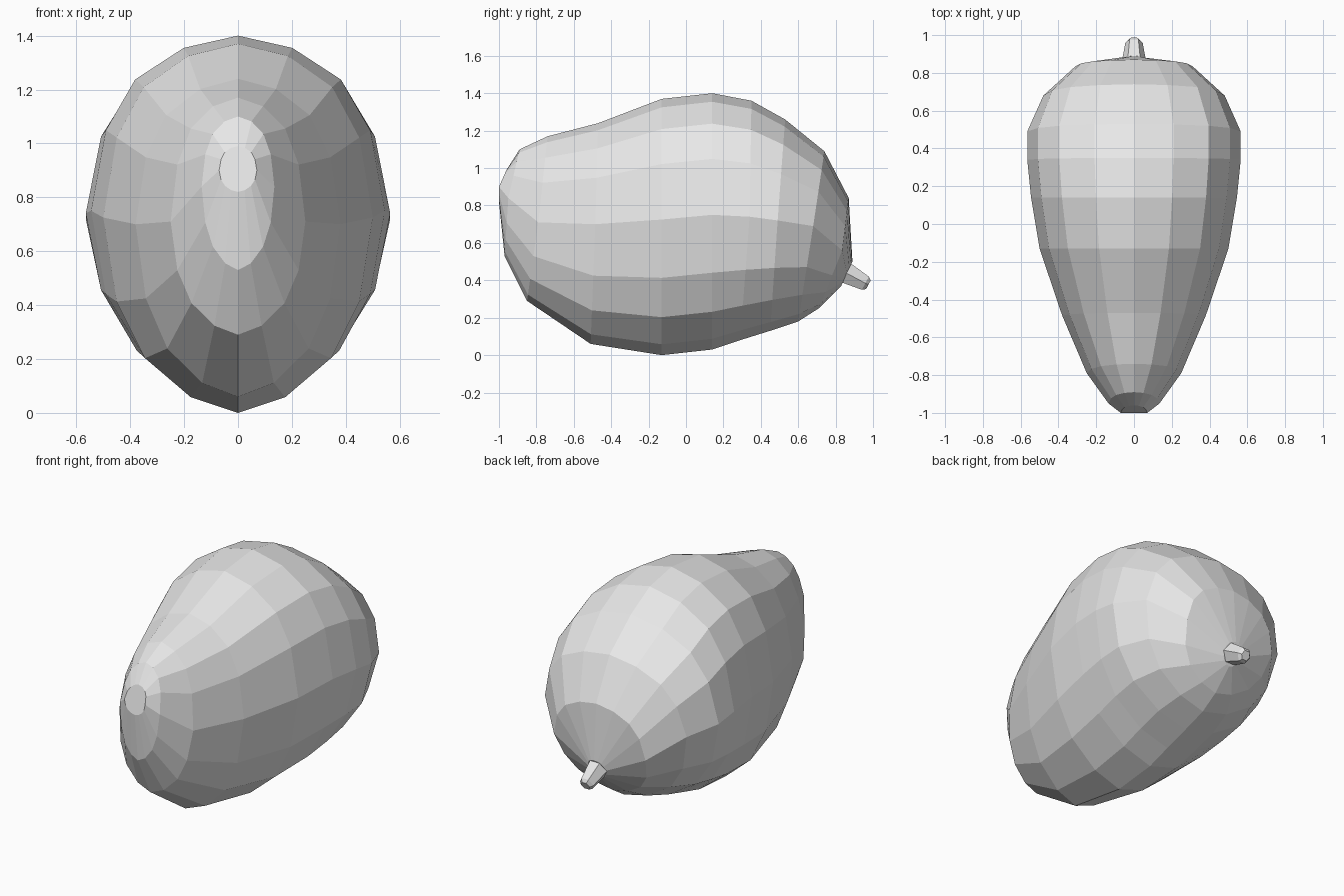
import bpy, bmesh, math
from mathutils import Vector

if "Cube" in bpy.data.objects:
    bpy.data.objects.remove(bpy.data.objects["Cube"])

grey = bpy.data.materials.new("plain grey")
grey.diffuse_color = (0.8, 0.8, 0.8, 1)
grey.use_nodes = True
grey.node_tree.nodes["Principled BSDF"].inputs["Base Color"].default_value = grey.diffuse_color

# Each ring: top (y, z), side (y, z), bottom (y, z), half width
RINGS = [
    ((-0.96, 0.99), (-1.0, 0.90), (-1.0, 0.82), 0.07),
    ((-0.89, 1.10), (-0.95, 0.84), (-0.97, 0.53), 0.135),
    ((-0.74, 1.17), (-0.79, 0.71), (-0.85, 0.29), 0.25),
    ((-0.47, 1.24), (-0.485, 0.70), (-0.51, 0.06), 0.38),
    ((-0.13, 1.37), (-0.13, 0.725), (-0.13, 0.0), 0.50),
    ((0.14, 1.40), (0.14, 0.75), (0.14, 0.03), 0.545),
    ((0.35, 1.36), (0.34, 0.74), (0.29, 0.08), 0.565),
    ((0.53, 1.26), (0.49, 0.72), (0.45, 0.13), 0.565),
    ((0.74, 1.09), (0.68, 0.69), (0.60, 0.18), 0.48),
    ((0.87, 0.84), (0.835, 0.56), (0.71, 0.25), 0.31),
    ((0.89, 0.50), (0.86, 0.44), (0.83, 0.37), 0.06),
]
# Section from top to bottom: (width factor, height factor)
SECTION = [(0, 1), (.37, .93), (.70, .75), (.90, .46), (1, 0),
           (.90, -.43), (.69, -.72), (.35, -.92), (0, -1)]


def ring_points(top, side, bottom, w):
    half = []
    for fx, fz in SECTION:
        end = top if fz > 0 else bottom
        t = abs(fz)
        half.append((w * fx, side[0] + (end[0] - side[0]) * t,
                     side[1] + (end[1] - side[1]) * t))
    return half + [(-x, y, z) for x, y, z in half[-2:0:-1]]


def loft(name, rings):
    bm = bmesh.new()
    loops = [[bm.verts.new(p) for p in ring] for ring in rings]
    n = len(loops[0])
    for a, b in zip(loops, loops[1:]):
        for i in range(n):
            bm.faces.new((a[i], a[(i + 1) % n], b[(i + 1) % n], b[i]))
    bm.faces.new(loops[0])
    bm.faces.new(loops[-1])
    bmesh.ops.recalc_face_normals(bm, faces=bm.faces)
    mesh = bpy.data.meshes.new(name)
    bm.to_mesh(mesh)
    bm.free()
    mesh.materials.append(grey)
    obj = bpy.data.objects.new(name, mesh)
    bpy.context.collection.objects.link(obj)


# Fruit body
loft("fruit_body", [ring_points(*r) for r in RINGS])

# Stem: tapered six-sided stub with a rounded end
axis = Vector((0, 0.88, -0.47)).normalized()
up = Vector((0, 0.47, 0.88)).normalized()
start = Vector((0, 0.84, 0.448))
stem = []
for d, r in ((0, 0.068), (0.135, 0.046), (0.153, 0.03)):
    stem.append([start + axis * d
                 + Vector((1, 0, 0)) * r * math.cos(math.pi * k / 3)
                 + up * r * math.sin(math.pi * k / 3) for k in range(6)])
loft("stem", stem)
